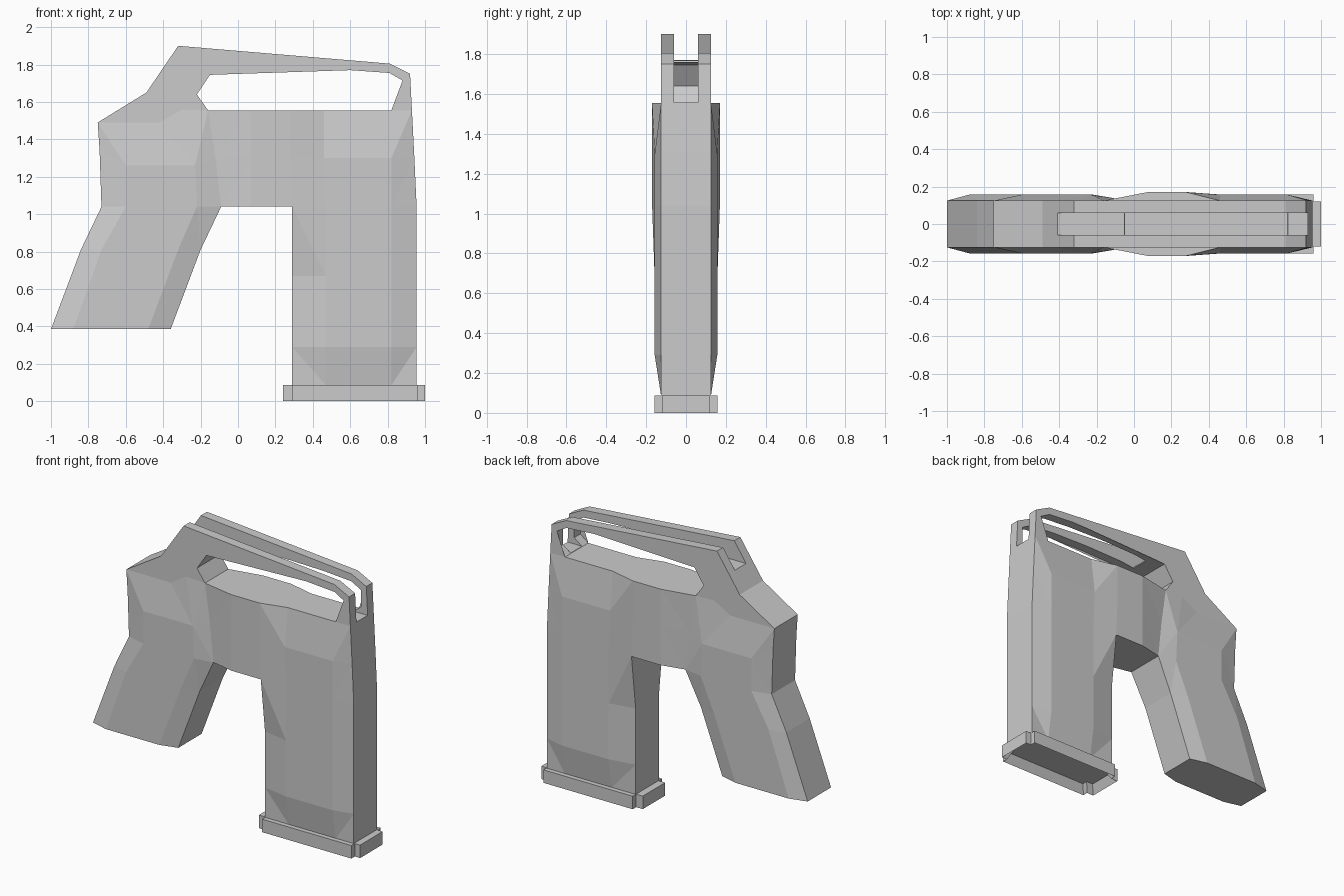
import bpy, bmesh

if "Cube" in bpy.data.objects:
    bpy.data.objects.remove(bpy.data.objects["Cube"])


def new_object(name, bm):
    bmesh.ops.recalc_face_normals(bm, faces=bm.faces[:])
    mesh = bpy.data.meshes.new(name)
    bm.to_mesh(mesh)
    bm.free()
    ob = bpy.data.objects.new(name, mesh)
    bpy.context.collection.objects.link(ob)
    return ob


def prism(points, axis_y, lo, hi):
    """Extrude a closed 2D profile along y or z."""
    bm = bmesh.new()
    rings = [[bm.verts.new((a, d, b) if axis_y else (a, b, d)) for a, b in points]
             for d in (lo, hi)]
    low = bm.faces.new(rings[0])
    bm.faces.new(rings[1])
    n = len(points)
    for i in range(n):
        j = (i + 1) % n
        bm.faces.new((rings[0][i], rings[0][j], rings[1][j], rings[1][i]))
    return bm, low


E, W, B = 0.125, 0.157, 0.17   # half widths: edge, side panel, bulge

# side panels as rows of (x, z, half width)
xs = (0.29, 0.47, 0.82, 0.955)
magazine = [[(x, z, h) for x, h in zip(xs, hs)] for z, hs in (
    (0.085, (E, E, E, E)), (0.29, (E, W, W, E)),
    (0.67, (E, W, W, E)), (1.04, (B, W, W, E)))]
grip = [[(x, z, h) for x, h in zip(row, (E, W, W, e))] for z, row, e in (
    (0.385, (-1.0, -0.88, -0.48, -0.36), E),
    (0.81, (-0.84, -0.73, -0.32, -0.2), E),
    (1.04, (-0.73, -0.6, -0.22, -0.09), 0.135))]
receiver = [
    grip[-1] + [(0.07, 1.04, B)] + magazine[-1],
    [(-0.74, 1.34, E), (-0.6, 1.26, W), (-0.23, 1.26, W), (-0.12, 1.3, 0.13),
     (0.07, 1.3, B), (0.28, 1.3, B), (0.46, 1.3, W), (0.82, 1.3, W), (0.943, 1.3, E)],
    [(-0.75, 1.49, E), (-0.42, 1.49, E), (-0.3, 1.56, E), (-0.16, 1.555, E),
     (0.07, 1.555, B), (0.28, 1.555, B), (0.46, 1.555, E), (0.82, 1.555, E), (0.93, 1.555, E)]]
# flat carry handle outline around the opening
handle = [(-0.75, 1.49), (-0.42, 1.49), (-0.3, 1.56), (-0.16, 1.555), (-0.22, 1.64),
          (-0.15, 1.745), (0.05, 1.77), (0.33, 1.776), (0.6, 1.77), (0.81, 1.755),
          (0.88, 1.715), (0.88, 1.6), (0.82, 1.555), (0.93, 1.555), (0.92, 1.75),
          (0.81, 1.805), (-0.32, 1.9), (-0.49, 1.65)]

# body: both side sheets, joined by a rim along every open edge
bm = bmesh.new()
cache = {}


def vert(p, side):
    key = (round(p[0], 3), round(p[1], 3), side)
    if key not in cache:
        cache[key] = bm.verts.new((p[0], side * p[2], p[1]))
    return cache[key]


for side in (-1, 1):
    for rows in (magazine, grip, receiver):
        for a, b in zip(rows, rows[1:]):
            for i in range(len(a) - 1):
                bm.faces.new([vert(p, side) for p in (a[i], a[i + 1], b[i + 1], b[i])])
    bm.faces.new([vert((x, z, E), side) for x, z in handle])
partner = {v: cache[(k[0], k[1], 1)] for k, v in cache.items() if k[2] == -1}
rim = [e for e in bm.edges if e.is_boundary and e.verts[0] in partner]
for e in rim:
    a, b = e.verts
    bm.faces.new((a, b, partner[b], partner[a]))
bmesh.ops.triangulate(bm, faces=bm.faces[:])
body = new_object("grip_body", bm)

# slot that splits the handle into two rails
cut, _ = prism([(-0.6, 1.77), (-0.05, 1.768), (0.0, 1.557), (1.1, 1.557),
                (1.1, 2.1), (-0.6, 2.1)], True, -0.06, 0.06)
cutter = new_object("slot_cutter", cut)
cutter.hide_render = True
cutter.hide_viewport = True
mod = body.modifiers.new("slot", 'BOOLEAN')
mod.operation = 'DIFFERENCE'
mod.solver = 'EXACT'
mod.object = cutter

# base plate with end tabs and a recessed underside
half = [(0.24, 0.12), (0.29, 0.12), (0.29, 0.157), (0.96, 0.157), (0.96, 0.12), (1.0, 0.12)]
outline = half + [(x, -y) for x, y in reversed(half)]
bm, low = prism(outline, False, 0.0, 0.088)
bmesh.ops.recalc_face_normals(bm, faces=bm.faces[:])
bmesh.ops.inset_region(bm, faces=[low], thickness=0.03, use_even_offset=True)
bmesh.ops.translate(bm, verts=low.verts[:], vec=(0, 0, 0.06))
new_object("base_plate", bm)
